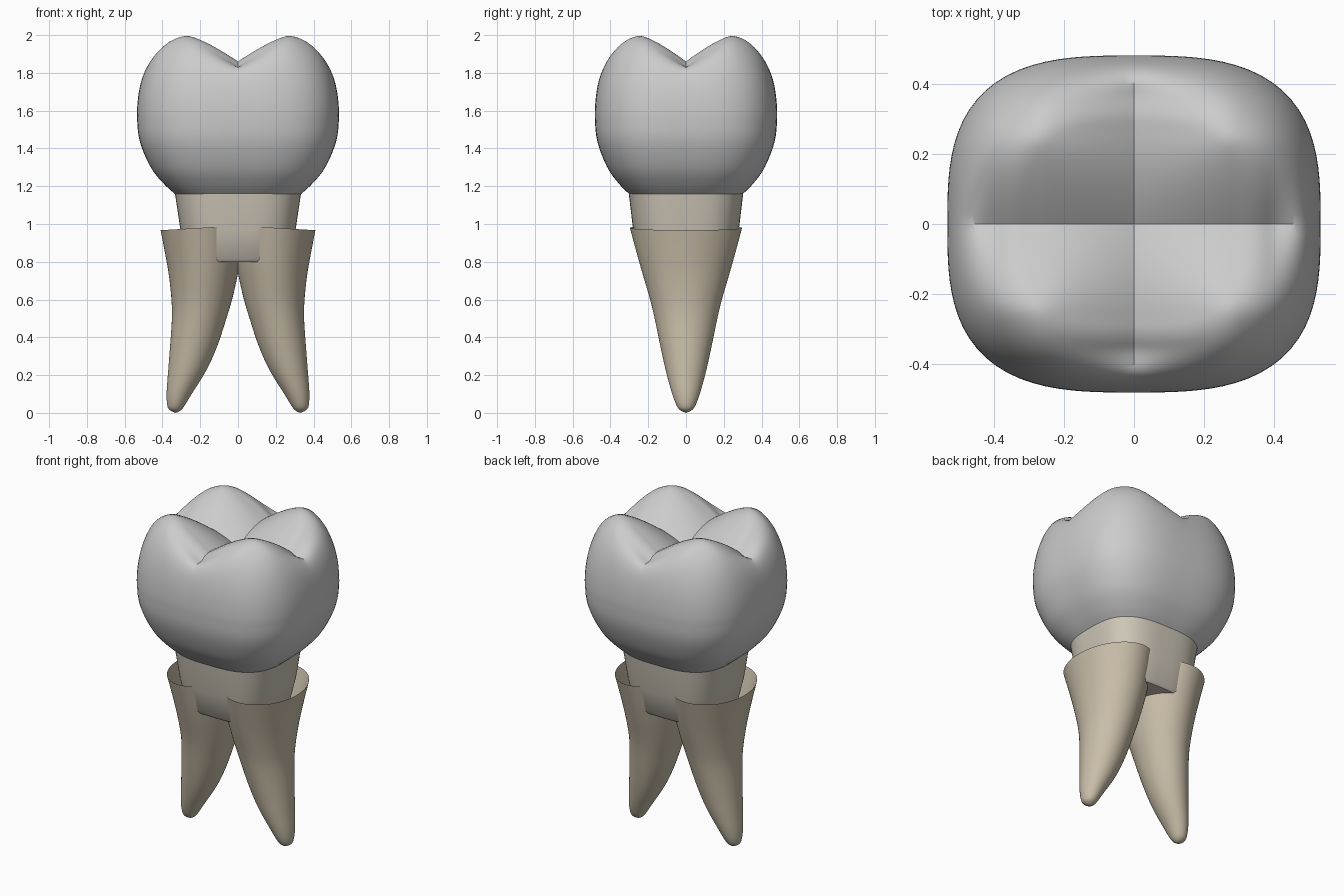
import bpy, bmesh, math

if "Cube" in bpy.data.objects:
    bpy.data.objects.remove(bpy.data.objects["Cube"])

SEG = 96


def material(name, rgb):
    m = bpy.data.materials.new(name)
    m.diffuse_color = (*rgb, 1)
    m.use_nodes = True
    m.node_tree.nodes["Principled BSDF"].inputs["Base Color"].default_value = m.diffuse_color
    return m


def spline(rows, steps):
    """Catmull-Rom interpolation through rows of numbers."""
    out = []
    for i in range(len(rows) - 1):
        p0, p1, p2 = rows[max(i - 1, 0)], rows[i], rows[i + 1]
        p3 = rows[min(i + 2, len(rows) - 1)]
        for k in range(steps):
            t = k / steps
            out.append([0.5 * (2 * b + (c - a) * t + (2 * a - 5 * b + 4 * c - d) * t * t
                               + (3 * b - a - 3 * c + d) * t ** 3)
                        for a, b, c, d in zip(p0, p1, p2, p3)])
    return out + [list(rows[-1])]


def unit_ring(power):
    """Rounded-square ring of radius 1."""
    pts = []
    for i in range(SEG):
        a = 2 * math.pi * i / SEG
        c, s = math.cos(a), math.sin(a)
        r = (abs(c) ** power + abs(s) ** power) ** (-1 / power)
        pts.append((r * c, r * s))
    return pts


def loft(name, rings, tip=None, cap_last=False, mat=None):
    """Skin a list of rings, optionally closing the last one."""
    bm = bmesh.new()
    loops = [[bm.verts.new(p) for p in ring] for ring in rings]
    for a, b in zip(loops, loops[1:]):
        for i in range(SEG):
            j = (i + 1) % SEG
            bm.faces.new((a[i], a[j], b[j], b[i]))
    if tip:
        t = bm.verts.new(tip)
        for i in range(SEG):
            bm.faces.new((loops[-1][i], loops[-1][(i + 1) % SEG], t))
    if cap_last:
        bm.faces.new(loops[-1])
    bmesh.ops.recalc_face_normals(bm, faces=bm.faces)
    me = bpy.data.meshes.new(name)
    bm.to_mesh(me)
    bm.free()
    ob = bpy.data.objects.new(name, me)
    bpy.context.collection.objects.link(ob)
    if mat:
        me.materials.append(mat)
    bpy.ops.object.select_all(action='DESELECT')
    ob.select_set(True)
    bpy.context.view_layer.objects.active = ob
    bpy.ops.object.shade_smooth_by_angle(angle=math.radians(35))
    return ob


# Crown: bulging wall, then a domed top with two crossing grooves
W, D = 0.535, 0.483


def groove(t):
    return 0.14 * max(0, 1 - abs(t) / 0.52) ** 1.35


def top_z(u, v, s):
    q = max(0, (s - 0.6) / 0.4)
    dome = 1.57 + 0.43 * math.sqrt(max(0, 1 - q * q))
    k = min(1, max(0, (s - 0.72) / 0.28))
    fade = 1 - k * k * (3 - 2 * k)
    return dome - fade * (groove(u) ** 1.5 + groove(v) ** 1.5) ** (1 / 1.5)


square = unit_ring(3)
wall = spline([(0.626, 1.16), (0.72, 1.205), (0.84, 1.28), (0.935, 1.38),
               (0.985, 1.47), (1.0, 1.57)], 4)
rings = [[(W * s * u, D * s * v, z) for u, v in square] for s, z in wall]
STEPS = 48
for k in range(1, STEPS):
    s = math.cos(math.pi / 2 * k / STEPS)
    rings.append([(W * s * u, D * s * v, top_z(s * u, s * v, s)) for u, v in square])
loft("crown", rings, tip=(0, 0, top_z(0, 0, 0)))

# Neck: tapering block between crown and roots
neck_rows = [(1.17, 0.335, 0.304), (0.97, 0.305, 0.280), (0.815, 0.273, 0.243),
             (0.80, 0.26, 0.23)]
loft("neck", [[(a * u, b * v, z) for u, v in square] for z, a, b in neck_rows],
     cap_last=True, mat=material("neck_tan", (0.62, 0.57, 0.48)))

# Roots: two open-topped curved cones; rows are z, outer x, inner x, half depth
root_rows = spline([(0.98, 0.41, -0.03, 0.297), (0.85, 0.385, -0.02, 0.262),
                    (0.73, 0.365, 0.0, 0.228), (0.60, 0.352, 0.03, 0.19),
                    (0.50, 0.350, 0.06, 0.166), (0.35, 0.360, 0.11, 0.135),
                    (0.22, 0.370, 0.17, 0.106), (0.10, 0.378, 0.245, 0.073),
                    (0.03, 0.372, 0.288, 0.045), (0.008, 0.35, 0.31, 0.02)], 4)
root_mat = material("root_tan", (0.58, 0.51, 0.39))
circle = unit_ring(2)
for side, name in ((-1, "left_root"), (1, "right_root")):
    rings = []
    for z, xo, xi, ry in root_rows:
        xc, rx = (xo + xi) / 2, (xo - xi) / 2
        rings.append([(side * (xc + rx * u), ry * v, z - 0.06 * rx * u * z)
                      for u, v in circle])
    loft(name, rings, tip=(side * 0.33, 0, 0), mat=root_mat)
